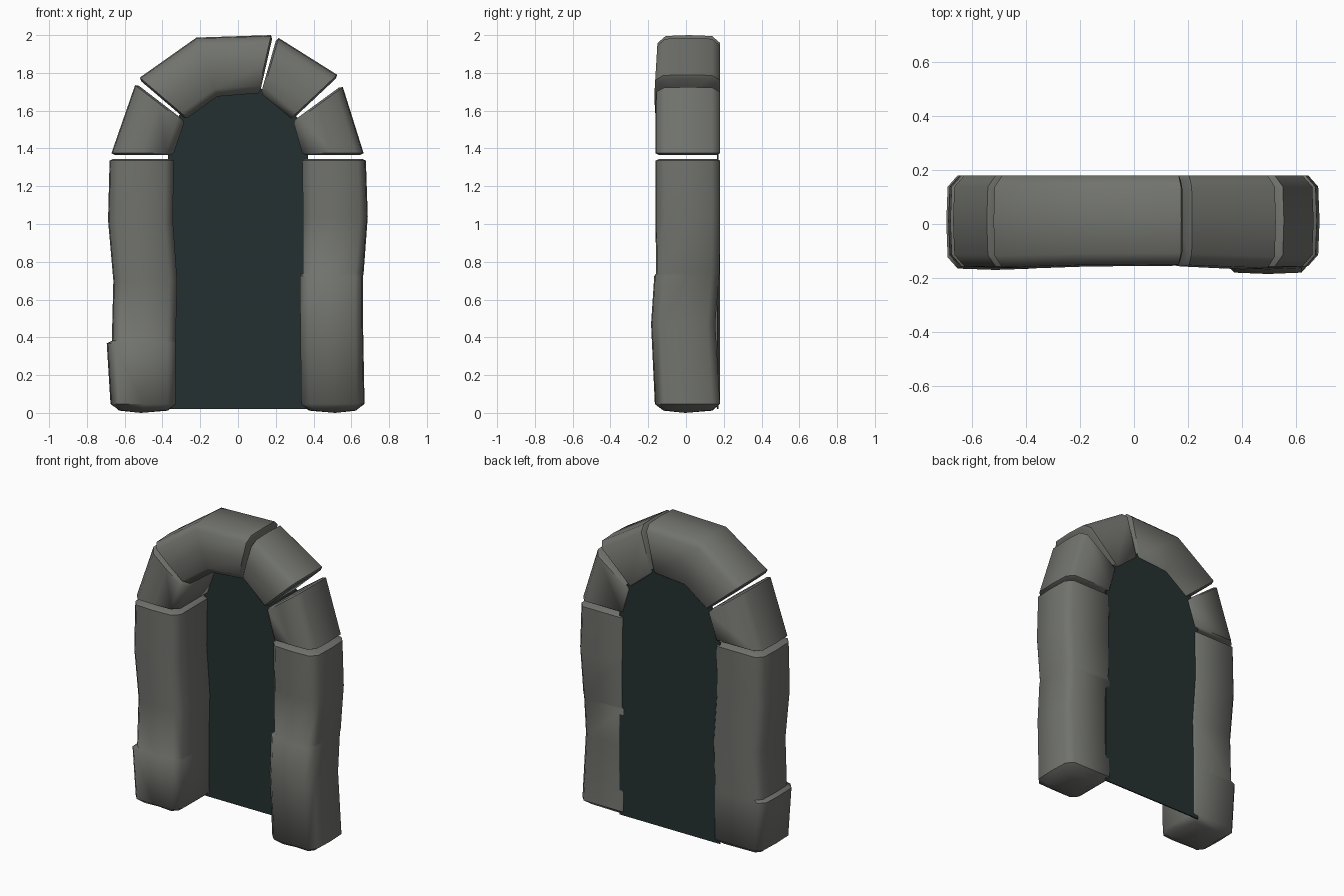
import bpy, bmesh, math
from mathutils import Vector

if "Cube" in bpy.data.objects:
    bpy.data.objects.remove(bpy.data.objects["Cube"])


def material(name, rgb):
    m = bpy.data.materials.new(name)
    m.diffuse_color = (*rgb, 1)
    m.use_nodes = True
    m.node_tree.nodes["Principled BSDF"].inputs["Base Color"].default_value = m.diffuse_color
    return m


STONE = material("grey stone", (0.165, 0.17, 0.152))
DARK = material("dark teal opening", (0.018, 0.030, 0.030))


def finish(bm, name, mat):
    bmesh.ops.recalc_face_normals(bm, faces=bm.faces[:])
    me = bpy.data.meshes.new(name)
    bm.to_mesh(me)
    bm.free()
    me.materials.append(mat)
    ob = bpy.data.objects.new(name, me)
    bpy.context.collection.objects.link(ob)
    return ob


def section(inner, outer, y0, y1):
    """Chamfered cross-section running from the inner to the outer edge."""
    a = Vector((inner[0], 0, inner[1]))
    b = Vector((outer[0], 0, outer[1]))
    w = (b - a).length
    d = (b - a) / w
    c, k, ym = 0.042, 0.012, (y0 + y1) / 2
    pts = [(c, y0), (w / 2, y0 - 0.005), (w - c, y0), (w - 0.005, y0 + c), (w, ym),
           (w - 0.005, y1 - c), (w - c, y1), (k, y1), (0, y1 - k), (0, y0 + c)]
    return [a + d * u + Vector((0, y, 0)) for u, y in pts]


def cap(ring, toward, shrink, push, peak):
    """Bevelled end: an inset ring and a slightly raised centre."""
    mid = sum(ring, Vector()) / len(ring)
    n = (ring[2] - ring[0]).cross(Vector((0, 1, 0))).normalized()
    if n.dot(mid - toward) < 0:
        n = -n
    inset = [p + (mid - p).normalized() * shrink + n * push for p in ring]
    return inset, mid + n * (push + peak)


def stone(name, stations, start=(0.02, 0.010, 0.0), end=(0.02, 0.010, 0.0)):
    rings = [section(*s) for s in stations]
    mids = [sum(r, Vector()) / len(r) for r in rings]
    r0, c0 = cap(rings[0], mids[1], *start)
    r1, c1 = cap(rings[-1], mids[-2], *end)
    rings = [r0] + rings + [r1]
    bm = bmesh.new()
    vs = [[bm.verts.new(p) for p in r] for r in rings]
    n = len(vs[0])
    for lo, hi in zip(vs, vs[1:]):
        for i in range(n):
            j = (i + 1) % n
            bm.faces.new((lo[i], lo[j], hi[j], hi[i]))
    for r, c in ((vs[0], c0), (vs[-1], c1)):
        cv = bm.verts.new(c)
        for i in range(n):
            bm.faces.new((r[i], r[(i + 1) % n], cv))
    ob = finish(bm, name, STONE)
    bpy.ops.object.select_all(action='DESELECT')
    ob.select_set(True)
    bpy.context.view_layer.objects.active = ob
    bpy.ops.object.shade_smooth_by_angle(angle=math.radians(53))


def pillar(name, side, rows):
    # rows: height, inner distance, outer distance, front y, back y
    stone(name, [((side * i, z), (side * o, z), f, b) for z, i, o, f, b in rows],
          start=(0.055, 0.035, 0.012))


# Pillars, each with a chipped ledge
pillar("left_pillar", -1, [
    (0.047, 0.33, 0.675, -0.16, 0.18), (0.368, 0.33, 0.695, -0.165, 0.18),
    (0.382, 0.33, 0.668, -0.155, 0.18), (0.70, 0.322, 0.66, -0.152, 0.18),
    (1.02, 0.345, 0.688, -0.157, 0.18), (1.335, 0.34, 0.68, -0.157, 0.18)])
pillar("right_pillar", 1, [
    (0.047, 0.335, 0.67, -0.16, 0.18), (0.47, 0.33, 0.662, -0.18, 0.155),
    (0.725, 0.328, 0.662, -0.163, 0.175), (0.738, 0.345, 0.665, -0.153, 0.178),
    (1.04, 0.345, 0.687, -0.156, 0.18), (1.335, 0.34, 0.677, -0.157, 0.18)])

# Arch stones
F, B = -0.157, 0.18
stone("left_lower_arch_stone", [((-0.34, 1.375), (-0.67, 1.375), F, B),
                                ((-0.285, 1.535), (-0.545, 1.735), F, B)])
stone("top_arch_stone", [((-0.268, 1.56), (-0.52, 1.775), -0.16, B),
                         ((-0.11, 1.675), (-0.22, 1.987), -0.152, B),
                         ((0.105, 1.692), (0.175, 2.0), -0.15, B)])
stone("right_upper_arch_stone", [((0.13, 1.685), (0.215, 1.985), -0.152, B),
                                 ((0.28, 1.56), (0.525, 1.79), -0.163, B)])
stone("right_lower_arch_stone", [((0.295, 1.535), (0.555, 1.725), F, B),
                                 ((0.34, 1.375), (0.665, 1.375), F, B)])

# Dark panel closing the opening at the back
outline = [(-0.37, 0.02), (0.37, 0.02), (0.37, 1.38), (0.32, 1.56),
           (0.12, 1.72), (-0.12, 1.70), (-0.31, 1.58), (-0.37, 1.38)]
bm = bmesh.new()
face = bm.faces.new([bm.verts.new((x, 0.164, z)) for x, z in outline])
ext = bmesh.ops.extrude_face_region(bm, geom=[face])
for v in ext["geom"]:
    if isinstance(v, bmesh.types.BMVert):
        v.co.y += 0.008
finish(bm, "back_panel", DARK)
